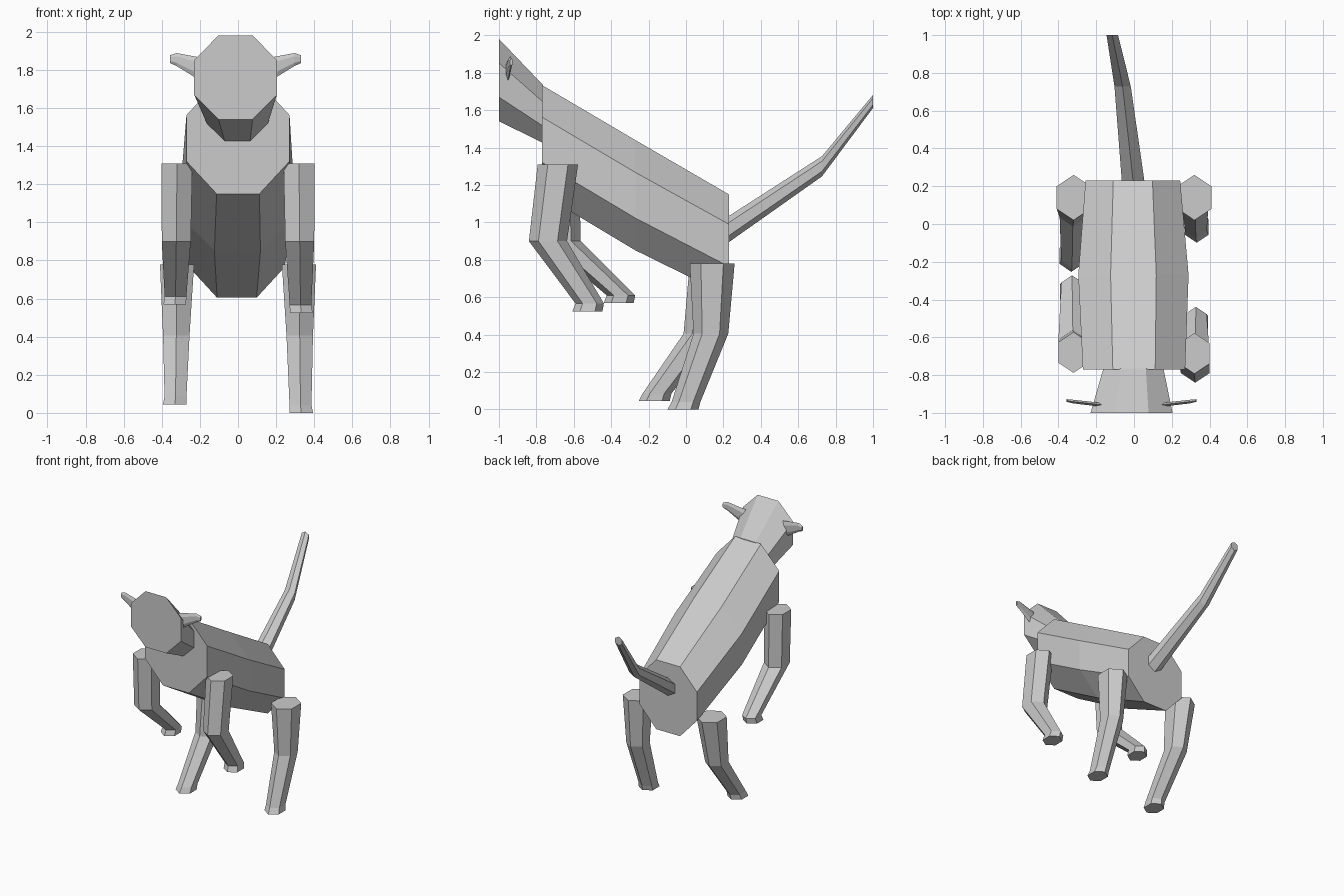
import bpy, bmesh, math
from mathutils import Vector

cube = bpy.data.objects.get("Cube")
if cube:
    bpy.data.objects.remove(cube, do_unlink=True)

grey = bpy.data.materials.new("plain_grey")
grey.use_nodes = True
colour = (0.6, 0.6, 0.6, 1)
grey.diffuse_color = colour
bsdf = next(n for n in grey.node_tree.nodes if n.type == 'BSDF_PRINCIPLED')
bsdf.inputs["Base Color"].default_value = colour
bsdf.inputs["Roughness"].default_value = 0.8

X, Y, Z = Vector((1, 0, 0)), Vector((0, 1, 0)), Vector((0, 0, 1))


def tube(name, sides, u, v, phase, sections):
    """Capped flat-faced tube through (centre, u radius, v radius) sections."""
    bm = bmesh.new()
    rings = []
    for centre, ru, rv in sections:
        ring = []
        for i in range(sides):
            a = phase + math.tau * i / sides
            ring.append(bm.verts.new(Vector(centre) + u * ru * math.cos(a) + v * rv * math.sin(a)))
        rings.append(ring)
    for low, high in zip(rings, rings[1:]):
        for i in range(sides):
            j = (i + 1) % sides
            bm.faces.new((low[i], low[j], high[j], high[i]))
    bm.faces.new(rings[0])
    bm.faces.new(rings[-1])
    bmesh.ops.recalc_face_normals(bm, faces=bm.faces)
    mesh = bpy.data.meshes.new(name)
    bm.to_mesh(mesh)
    bm.free()
    mesh.materials.append(grey)
    obj = bpy.data.objects.new(name, mesh)
    bpy.context.collection.objects.link(obj)
    return obj


# Sloping eight-sided trunk and flaring head, flat side up
EIGHTH = math.pi / 8
tube("body", 8, X, Z, EIGHTH, [
    ((0, -0.77, 1.447), 0.293, 0.316),
    ((-0.003, -0.27, 1.15), 0.316, 0.319),
    ((-0.006, 0.23, 0.882), 0.271, 0.295)])
tube("head", 8, X, Z, EIGHTH, [
    ((-0.013, -1.0, 1.766), 0.235, 0.238),
    ((-0.003, -0.765, 1.585), 0.172, 0.168)])

# Thin tapered ears
for side, label in ((1, "left"), (-1, "right")):
    tube(label + "_ear", 6, Y, Z, math.pi / 6, [
        ((side * 0.16 - 0.013, -0.957, 1.80), 0.012, 0.066),
        ((side * 0.31 - 0.013, -0.94, 1.86), 0.011, 0.034),
        ((side * 0.345 - 0.013, -0.934, 1.862), 0.008, 0.02)])

# Tail rising backwards with one bend
tube("tail", 6, X, Z, math.pi / 6, [
    ((-0.002, 0.18, 0.935), 0.07, 0.07),
    ((-0.005, 0.23, 0.97), 0.069, 0.07),
    ((-0.06, 0.727, 1.305), 0.05, 0.054),
    ((-0.115, 1.0, 1.652), 0.035, 0.035)])


def leg(name, side, joints):
    """Six-sided leg: each joint is (y, z, radius along y)."""
    sections = []
    for k, (y, z, r) in enumerate(joints):
        x = side * (0.32 + 0.004 * k)
        sections.append(((x, y, z), r * 0.88, r))
    tube(name, 6, Y, X, 0, [(c, ry, rx * 0.98) for c, rx, ry in sections])


# Four legs in mid stride
leg("left_hind_leg", 1, [(0.14, 0.785, 0.12), (0.133, 0.41, 0.093),
                         (0.0, 0.045, 0.077), (-0.016, 0.005, 0.083)])
leg("right_hind_leg", -1, [(0.14, 0.785, 0.12), (0.08, 0.41, 0.093),
                           (-0.155, 0.09, 0.077), (-0.17, 0.05, 0.083)])
leg("left_front_leg", 1, [(-0.685, 1.315, 0.108), (-0.738, 0.905, 0.102),
                          (-0.515, 0.572, 0.076), (-0.527, 0.53, 0.08)])
leg("right_front_leg", -1, [(-0.68, 1.315, 0.108), (-0.665, 0.905, 0.102),
                            (-0.348, 0.615, 0.076), (-0.36, 0.573, 0.08)])

# Rest the lowest foot on the ground
bpy.context.view_layer.update()
parts = [o for o in bpy.context.collection.objects if o.type == 'MESH' and grey.name in o.data.materials]
lowest = min(v.co.z for o in parts for v in o.data.vertices)
for o in parts:
    o.location.z -= lowest
